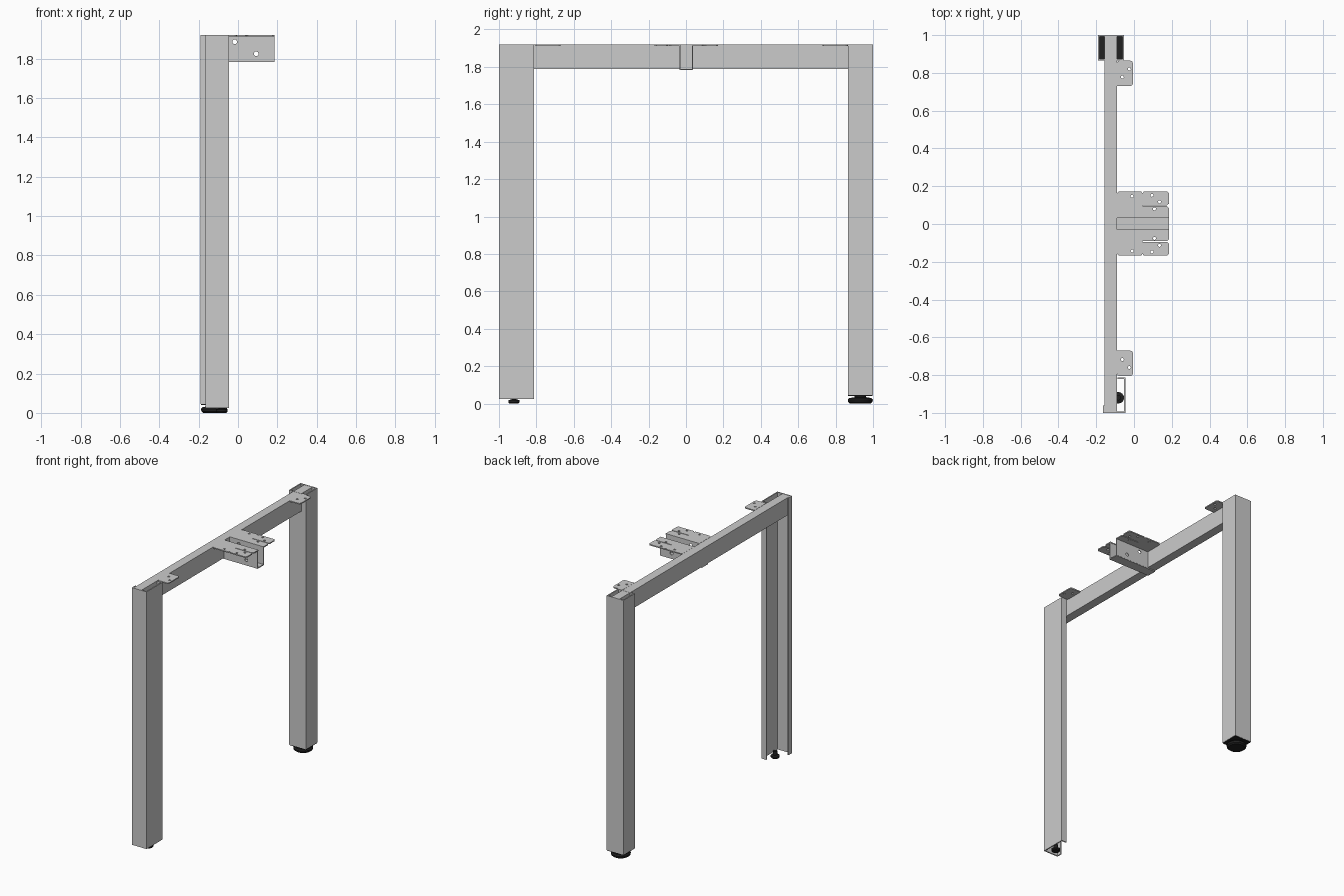
import bpy, bmesh, math
from mathutils import Matrix

if "Cube" in bpy.data.objects:
    bpy.data.objects.remove(bpy.data.objects["Cube"])

TOP = 1.92      # common top level of legs, beam and tabs
T = 0.008       # sheet metal thickness

black = bpy.data.materials.new("black_plastic")
black.diffuse_color = (0.015, 0.015, 0.015, 1)
black.use_nodes = True
black.node_tree.nodes["Principled BSDF"].inputs["Base Color"].default_value = black.diffuse_color


def add(name, bm, mat=None):
    me = bpy.data.meshes.new(name)
    bm.to_mesh(me)
    bm.free()
    ob = bpy.data.objects.new(name, me)
    bpy.context.collection.objects.link(ob)
    if mat:
        me.materials.append(mat)
    return ob


def box(name, lo, hi, mat=None):
    bm = bmesh.new()
    bmesh.ops.create_cube(bm, size=1)
    for v in bm.verts:
        v.co = [(a + b) / 2 + c * (b - a) for a, b, c in zip(lo, hi, v.co)]
    return add(name, bm, mat)


def sheet(name, path, z0, z1, closed=False):
    """Counter-clockwise xy path extruded upwards, thickened inwards."""
    bm = bmesh.new()
    low = [bm.verts.new((x, y, z0)) for x, y in path]
    high = [bm.verts.new((x, y, z1)) for x, y in path]
    n = len(path)
    for i in range(n if closed else n - 1):
        j = (i + 1) % n
        bm.faces.new((low[i], low[j], high[j], high[i]))
    ob = add(name, bm)
    mod = ob.modifiers.new("thickness", 'SOLIDIFY')
    mod.thickness, mod.offset, mod.use_even_offset = T, -1, True
    return ob


def plate(name, outline, holes, matrix, thick=T):
    """Flat plate with round holes (x, y, r), made from a filled curve."""
    cu = bpy.data.curves.new(name, 'CURVE')
    cu.dimensions, cu.fill_mode, cu.extrude = '2D', 'BOTH', thick / 2
    rings = [outline]
    for x, y, r in holes:
        rings.append([(x + r * math.cos(a * math.pi / 8), y + r * math.sin(a * math.pi / 8))
                      for a in range(16)])
    for ring in rings:
        sp = cu.splines.new('POLY')
        sp.points.add(len(ring) - 1)
        for p, (x, y) in zip(sp.points, ring):
            p.co = (x, y, 0, 1)
        sp.use_cyclic_u = True
    tmp = bpy.data.objects.new(name + "_curve", cu)
    bm = bmesh.new()
    bm.from_mesh(tmp.to_mesh())
    tmp.to_mesh_clear()
    bpy.data.objects.remove(tmp)
    bpy.data.curves.remove(cu)
    bmesh.ops.remove_doubles(bm, verts=bm.verts, dist=1e-5)
    bmesh.ops.recalc_face_normals(bm, faces=bm.faces)
    for f in bm.faces:
        f.smooth = False
    bm.transform(matrix)
    return add(name, bm)


def lathe(name, profile, x, y, mat):
    """Profile of (radius, z) spun around a vertical axis at x, y."""
    bm = bmesh.new()
    vs = [bm.verts.new((r, 0, z)) for r, z in profile]
    es = [bm.edges.new(p) for p in zip(vs, vs[1:])]
    bmesh.ops.spin(bm, geom=vs + es, cent=(0, 0, 0), axis=(0, 0, 1),
                   angle=math.tau, steps=32, use_duplicate=False)
    bmesh.ops.remove_doubles(bm, verts=bm.verts, dist=1e-5)
    bmesh.ops.recalc_face_normals(bm, faces=bm.faces)
    for f in bm.faces:
        f.smooth = True
    bm.transform(Matrix.Translation((x, y, 0)))
    ob = add(name, bm, mat)
    ob.data.set_sharp_from_angle(angle=math.radians(30))
    return ob


# Back leg: square tube, plastic end plug and round levelling foot
sheet("back_leg", [(-.19, .865), (-.053, .865), (-.053, 1), (-.19, 1)], .045, TOP, True)
box("back_leg_plug", (-.188, .867, .04), (-.055, .998, .055), black)
lathe("back_foot", [(0, 0), (.055, 0), (.065, .008), (.067, .02), (.06, .029),
                    (.03, .034), (.03, .045), (0, .045)], -.121, .932, black)

# Front leg: folded channel, open on its left side, with small foot
sheet("front_leg", [(-.165, -.96), (-.165, -1), (-.045, -1), (-.045, -.812), (-.087, -.812)],
      .025, TOP)
lathe("front_foot", [(0, 0), (.024, 0), (.03, .006), (.03, .018), (.014, .022),
                     (.014, .05), (0, .05)], -.083, -.92, black)

# Top beam running between the legs
box("top_beam", (-.155, -.995, 1.79), (-.09, .995, TOP - .001))

# Mounting tabs and centre bracket
TZ = TOP - T / 2
for name, y0, s in (("back_tab", .73, 1), ("front_tab", -.67, -1)):
    outline = [(-.09, 0), (-.02, 0), (-.01, .004), (-.005, .015),
               (-.005, .12), (-.01, .131), (-.02, .135), (-.078, .135), (-.087, .131), (-.09, .12)]
    plate(name, [(x, y0 + s * y) for x, y in outline],
          [(-.062, y0 + s * .048, .008), (-.025, y0 + s * .09, .008)],
          Matrix.Translation((0, 0, TZ)))

flange = [(-.09, .03), (.185, .03), (.185, .083), (.175, .092), (.045, .092), (.045, .097),
          (.175, .097), (.185, .106), (.185, .16), (.175, .17), (.052, .17), (.045, .16),
          (.038, .17), (-.08, .17), (-.09, .16)]
flange_holes = [(-.01, .145), (.095, .15), (.135, .115), (.108, .078)]
wall = [(-.09, 1.786), (.185, 1.786), (.185, TOP), (-.09, TOP)]
wall_holes = [(-.017, 1.886, .012), (.092, 1.825, .012)]
for side, s in (("back", 1), ("front", -1)):
    plate("bracket_flange_" + side, [(x, s * y + .002) for x, y in flange],
          [(x, s * y + .002, .008) for x, y in flange_holes], Matrix.Translation((0, 0, TZ)))
    plate("bracket_wall_" + side, wall, wall_holes,
          Matrix.Translation((0, s * .034 + .001, 0)) @ Matrix.Rotation(math.pi / 2, 4, 'X'), .006)
box("bracket_floor", (-.155, -.035, 1.783), (.185, .037, 1.79))
